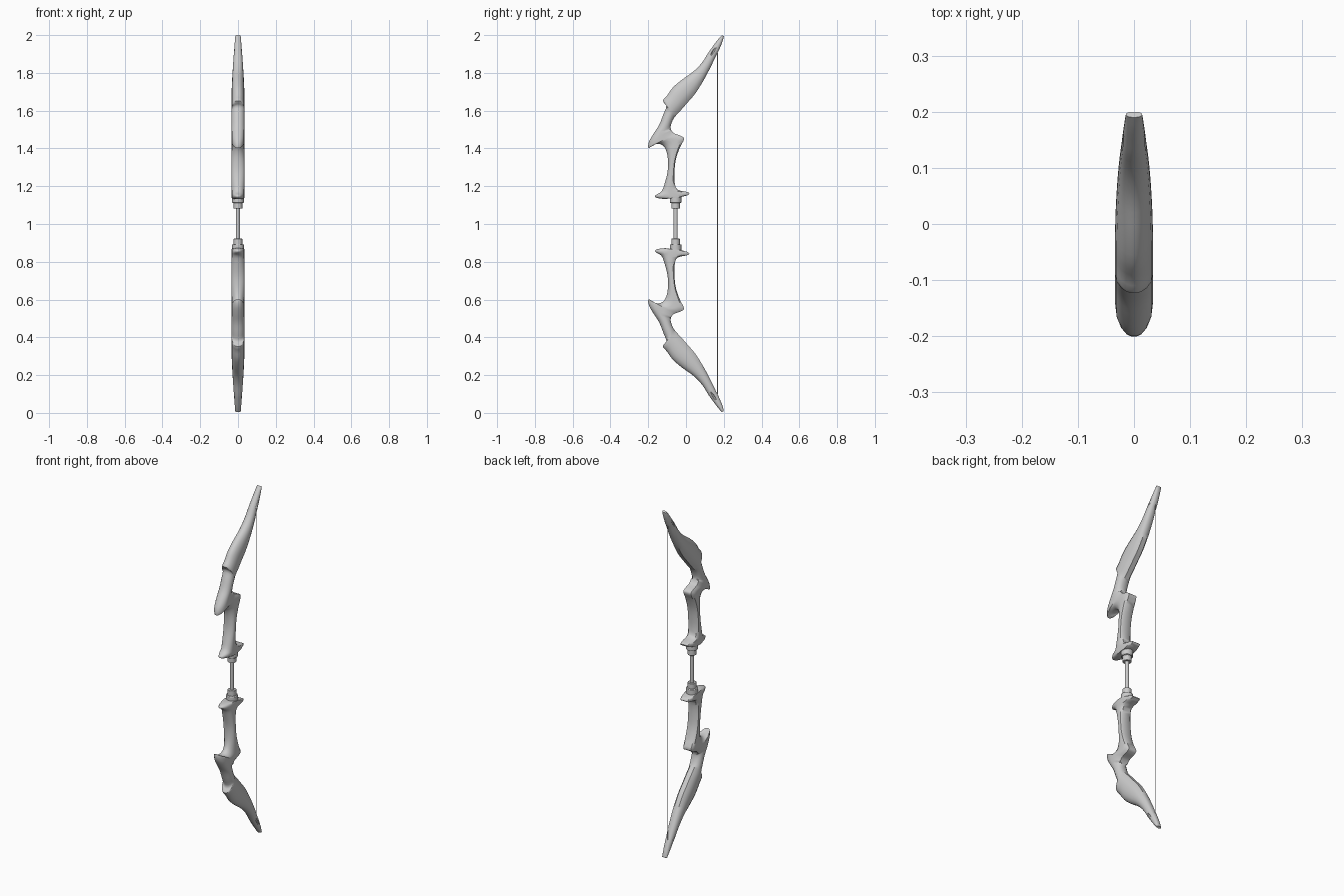
import bpy, bmesh, math
from mathutils import Vector

if "Cube" in bpy.data.objects:
    bpy.data.objects.remove(bpy.data.objects["Cube"])

MID = 1.002   # height of the mirror plane between the two limbs
AXIS_Y = -0.055

# Side profile, tip to grip: front y, front z, rear y, rear z
STATIONS = [
    (.190, 2.000, .200, 1.994),
    (.168, 1.975, .193, 1.965),
    (.140, 1.938, .172, 1.915),
    (.120, 1.910, .158, 1.888),
    (.085, 1.855, .130, 1.830),
    (.040, 1.808, .094, 1.762),
    (-.020, 1.765, .050, 1.692),
    (-.070, 1.722, .010, 1.645),
    (-.100, 1.680, -.025, 1.605),
    (-.123, 1.652, -.050, 1.578),
    (-.104, 1.625, -.066, 1.557),
    (-.120, 1.580, -.075, 1.538),
    (-.142, 1.525, -.080, 1.522),
    (-.172, 1.478, -.081, 1.508),
    (-.196, 1.435, -.077, 1.495),
    (-.199, 1.402, -.066, 1.482),
    (-.175, 1.418, -.048, 1.474),
    (-.142, 1.424, -.026, 1.466),
    (-.115, 1.408, -.010, 1.450),
    (-.100, 1.372, -.032, 1.405),
    (-.095, 1.325, -.053, 1.345),
    (-.098, 1.275, -.061, 1.280),
    (-.112, 1.218, -.060, 1.220),
    (-.130, 1.172, -.045, 1.182),
    (-.162, 1.152, .012, 1.168),
    (-.155, 1.138, .012, 1.154),
    (-.110, 1.132, -.025, 1.143),
]


def spline(points, steps=3):
    """Smooth the stations by Catmull-Rom interpolation."""
    out, n = [], len(points)
    for i in range(n - 1):
        a, b, c, d = (Vector(points[min(max(j, 0), n - 1)]) for j in range(i - 1, i + 3))
        for k in range(steps):
            t = k / steps
            out.append(.5 * (2*b + (c - a)*t + (2*a - 5*b + 4*c - d)*t*t
                             + (3*b - a - 3*c + d)*t**3))
    return out + [Vector(points[-1])]


def section(front, rear):
    """Closed ring: rounded front, flatter chamfered back on the grip."""
    z = (front.y + rear.y) / 2
    w = .0335 - .0195 * max(0, (z - 1.7) / .3) ** 1.3
    grip = z < 1.475
    shape = [(.0, .12), (.03, .38), (.12, .68), (.27, .92), (.45, 1), (.65, 1)]
    shape += [(.86, .97), (1, .72)] if grip else [(.86, .80), (1, .42)]
    right = [(w * f, front.lerp(rear, t)) for t, f in shape]
    return [(x, p.x, p.y) for x, p in right] + [(-x, p.x, p.y) for x, p in reversed(right)]


def finish(ob, angle=40):
    bpy.ops.object.select_all(action='DESELECT')
    bpy.context.view_layer.objects.active = ob
    ob.select_set(True)
    bpy.ops.object.shade_smooth_by_angle(angle=math.radians(angle))


def flip(z, side):
    return z if side > 0 else 2 * MID - z


def limb(name, side):
    bm = bmesh.new()
    rings = []
    for v in spline([Vector(s) for s in STATIONS]):
        ring = section(Vector((v[0], v[1])), Vector((v[2], v[3])))
        rings.append([bm.verts.new((x, y, flip(z, side))) for x, y, z in ring])
    n = len(rings[0])
    for a, b in zip(rings, rings[1:]):
        for i in range(n):
            j = (i + 1) % n
            bm.faces.new((a[i], a[j], b[j], b[i]))
    bm.faces.new(rings[0])
    bm.faces.new(rings[-1])
    bmesh.ops.recalc_face_normals(bm, faces=bm.faces)
    mesh = bpy.data.meshes.new(name)
    bm.to_mesh(mesh)
    bm.free()
    ob = bpy.data.objects.new(name, mesh)
    bpy.context.collection.objects.link(ob)
    finish(ob)
    return ob


def cylinder(name, y, z0, z1, r, sides=24, bevel=0):
    bpy.ops.mesh.primitive_cylinder_add(vertices=sides, radius=r, depth=abs(z1 - z0),
                                        location=(0, y, (z0 + z1) / 2))
    ob = bpy.context.object
    ob.name = name
    if bevel:
        m = ob.modifiers.new("soft_edge", 'BEVEL')
        m.width, m.segments = bevel, 2
    finish(ob)
    return ob


for label, side in (("upper", 1), ("lower", -1)):
    body = limb(label + "_limb", side)

    # Narrow nock grooves cut into both flanks near the tip
    for sx in (-1, 1):
        bpy.ops.mesh.primitive_uv_sphere_add(segments=20, ring_count=10, radius=1,
                                             location=(sx * .023, .147, flip(1.918, side)),
                                             rotation=(-side * math.radians(32), 0, 0))
        groove = bpy.context.object
        groove.name = label + "_groove_cutter"
        groove.scale = (.007, .006, .030)
        groove.hide_render = True
        groove.hide_viewport = True
        cut = body.modifiers.new("nock_groove", 'BOOLEAN')
        cut.operation, cut.object = 'DIFFERENCE', groove

    # Stepped collars where the limb meets the handle rod
    cylinder(label + "_collar_wide", AXIS_Y, flip(1.112, side), flip(1.15, side), .031, bevel=.003)
    cylinder(label + "_collar_narrow", AXIS_Y, flip(1.082, side), flip(1.114, side), .023, bevel=.002)

# Central rod and string
cylinder("handle_rod", AXIS_Y, flip(1.09, -1), 1.09, .011)
cylinder("bow_string", .167, flip(1.905, -1), 1.905, .002, sides=8)
